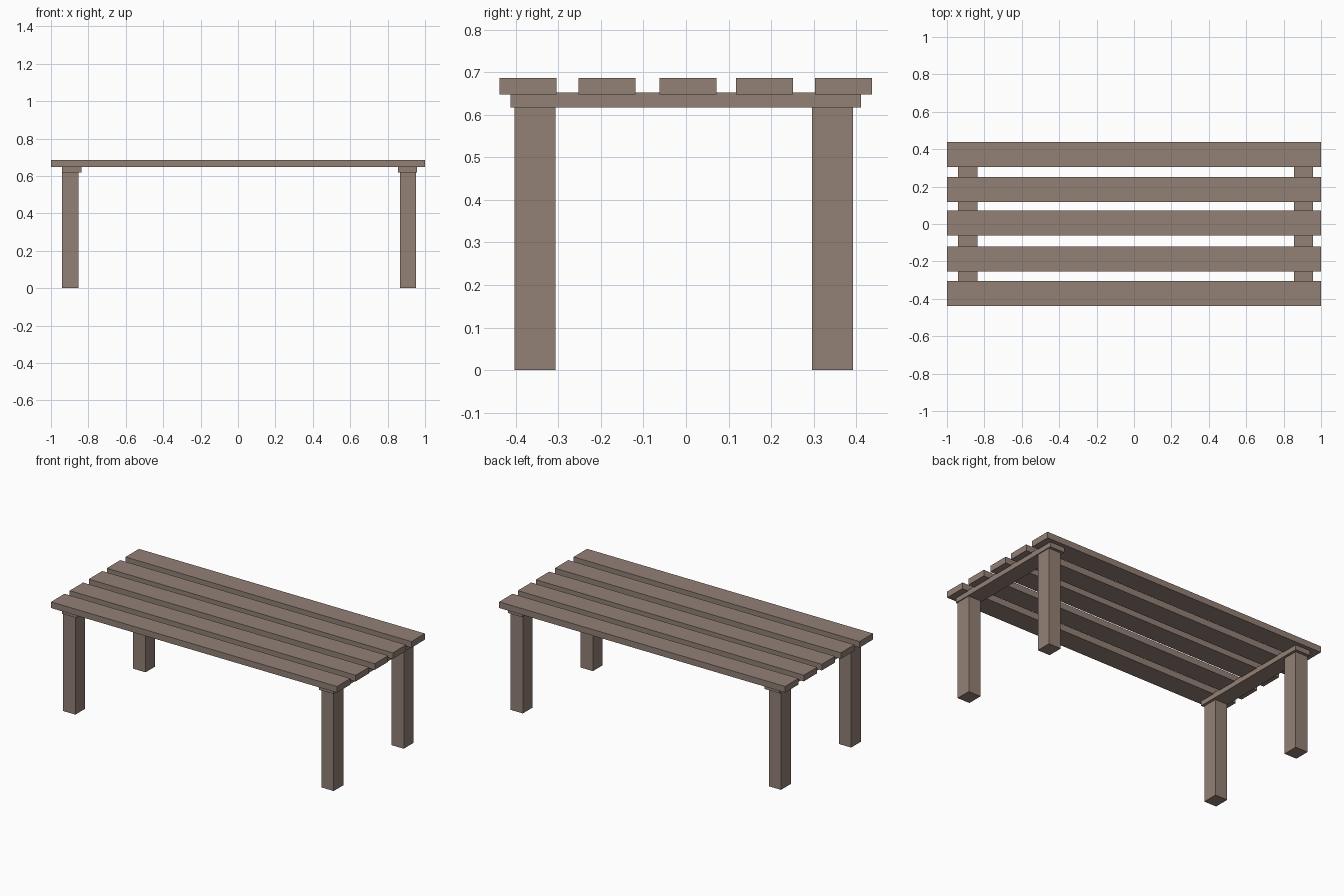
import bpy

if "Cube" in bpy.data.objects:
    bpy.data.objects.remove(bpy.data.objects["Cube"])

wood = bpy.data.materials.new("brown_wood")
wood.diffuse_color = (0.29, 0.215, 0.18, 1)
wood.use_nodes = True
wood.node_tree.nodes["Principled BSDF"].inputs["Base Color"].default_value = wood.diffuse_color


def box(name, x, y, z):
    """Box spanning the (min, max) ranges given for each axis."""
    spans = (x, y, z)
    bpy.ops.mesh.primitive_cube_add(size=1)
    ob = bpy.context.object
    ob.name = name
    ob.location = [(a + b) / 2 for a, b in spans]
    ob.scale = [b - a for a, b in spans]
    bpy.ops.object.transform_apply(location=False, rotation=False, scale=True)
    ob.data.materials.append(wood)
    return ob


# Five long planks of the top (slightly uneven spacing)
for i, y in enumerate((-0.372, -0.186, 0.005, 0.185, 0.371)):
    box(f"top_plank_{i + 1}", (-1, 1), (y - 0.067, y + 0.067), (0.648, 0.687))

# Cross rail and two legs at each end
ends = {
    "left": ((-0.942, -0.838), (-0.940, -0.854)),
    "right": ((0.855, 0.958), (0.866, 0.952)),
}
for side, (rail_x, leg_x) in ends.items():
    box(f"{side}_cross_rail", rail_x, (-0.413, 0.412), (0.618, 0.653))
    box(f"front_{side}_leg", leg_x, (-0.404, -0.307), (0, 0.619))
    box(f"back_{side}_leg", leg_x, (0.296, 0.393), (0, 0.619))
